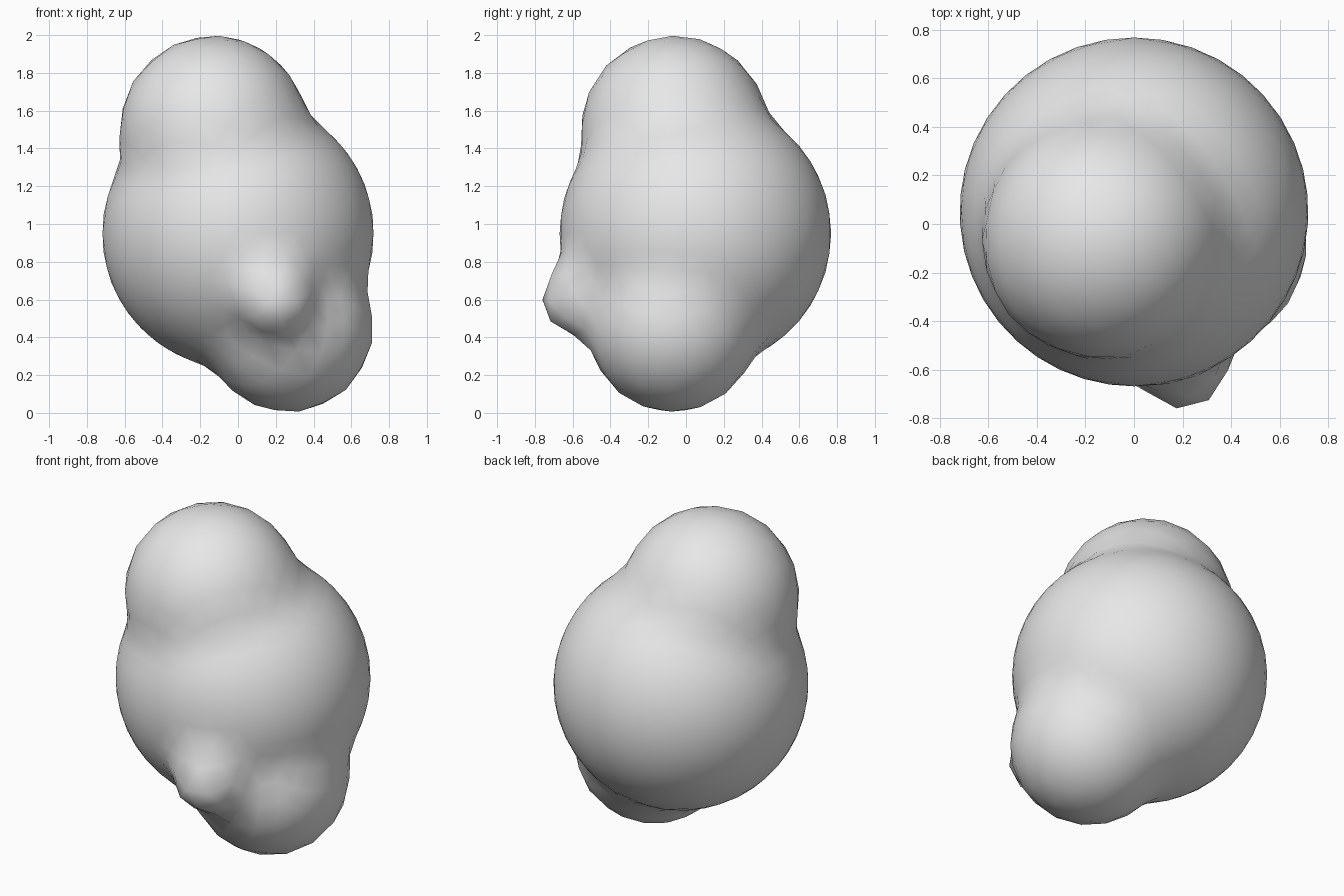
import bpy
import bmesh
from mathutils import Vector

cube = bpy.data.objects.get("Cube")
if cube:
    bpy.data.objects.remove(cube, do_unlink=True)

# Lobes of the blob: centre, radius, blend width
LOBES = [
    (Vector((0, 0.05, 0.95)), 0.72, 0.01),      # body
    (Vector((-0.13, -0.06, 1.5)), 0.5, 0.08),   # upper lobe
    (Vector((0.27, -0.07, 0.45)), 0.45, 0.08),  # lower lobe
    (Vector((0.2, -0.58, 0.6)), 0.19, 0.14),    # front bump
]


def distance(p):
    """Signed distance to the smoothly merged lobes."""
    d = 10.0
    for centre, radius, blend in LOBES:
        e = (p - centre).length - radius
        h = max(blend - abs(d - e), 0) / blend
        d = min(d, e) - h * h * blend / 4
    return d


def project(direction, origin):
    """March inward along a ray until it meets the merged surface."""
    t = 1.6
    for _ in range(80):
        step = distance(origin + direction * t)
        if step < 0.0005:
            break
        t -= step * 0.9
    return origin + direction * t


# One sphere drawn onto the merged lobes
bm = bmesh.new()
bmesh.ops.create_icosphere(bm, subdivisions=4, radius=1)
core = Vector((0, 0, 0.95))
for v in bm.verts:
    v.co = project(v.co.normalized(), core)
bmesh.ops.smooth_vert(bm, verts=bm.verts, factor=0.15,
                      use_axis_x=True, use_axis_y=True, use_axis_z=True)
for f in bm.faces:
    f.smooth = True
mesh = bpy.data.meshes.new("lumpy_blob")
bm.to_mesh(mesh)
bm.free()
blob = bpy.data.objects.new("lumpy_blob", mesh)
bpy.context.collection.objects.link(blob)

# Plain light grey
grey = bpy.data.materials.new("light_grey")
grey.use_nodes = True
colour = (0.8, 0.8, 0.8, 1)
grey.diffuse_color = colour
grey.node_tree.nodes["Principled BSDF"].inputs["Base Color"].default_value = colour
mesh.materials.append(grey)
